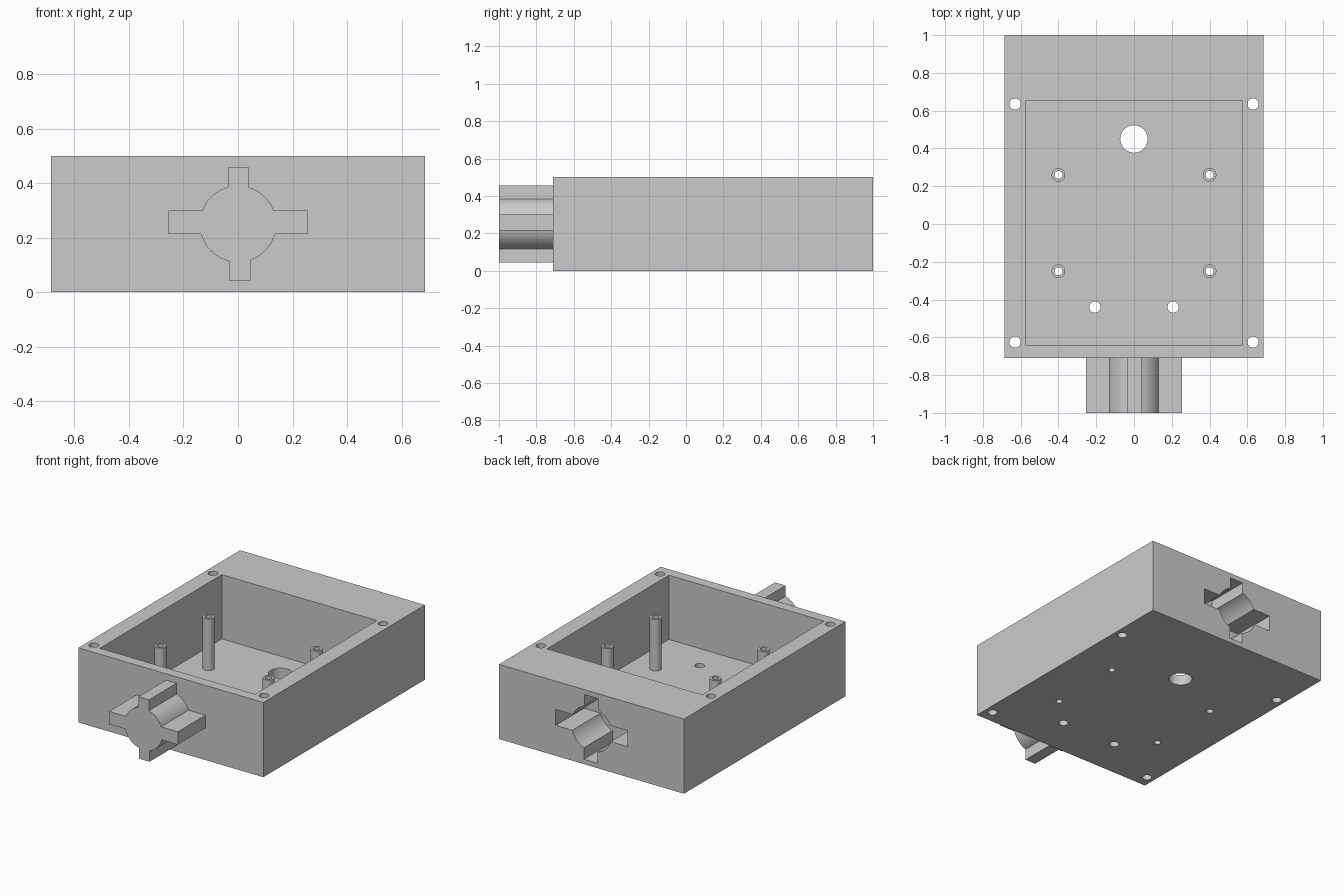
import bpy, bmesh, math
from mathutils import Vector

cube = bpy.data.objects.get("Cube")
if cube:
    bpy.data.objects.remove(cube, do_unlink=True)

grey = bpy.data.materials.new("plain grey")
grey.use_nodes = True
grey.diffuse_color = (0.6, 0.6, 0.6, 1)
grey.node_tree.nodes["Principled BSDF"].inputs["Base Color"].default_value = (0.6, 0.6, 0.6, 1)

WALL_X, FRONT, BACK, TOP = 0.685, -0.71, 1.0, 0.5
FLOOR, POST_TOP, AXIS_Z = 0.07, 0.415, 0.25


def prism(name, outline, offset):
    """Extrude a closed outline of 3D points along an offset."""
    bm = bmesh.new()
    face = bm.faces.new([bm.verts.new(p) for p in outline])
    out = bmesh.ops.extrude_face_region(bm, geom=[face])
    moved = [v for v in out["geom"] if isinstance(v, bmesh.types.BMVert)]
    bmesh.ops.translate(bm, verts=moved, vec=Vector(offset))
    bmesh.ops.recalc_face_normals(bm, faces=bm.faces[:])
    mesh = bpy.data.meshes.new(name)
    bm.to_mesh(mesh)
    bm.free()
    mesh.materials.append(grey)
    obj = bpy.data.objects.new(name, mesh)
    bpy.context.collection.objects.link(obj)
    return obj


def box(name, x, y0, y1, z0, z1):
    return prism(name, [(-x, y0, z0), (x, y0, z0), (x, y1, z0), (-x, y1, z0)], (0, 0, z1 - z0))


def rod(name, x, y, r, z0, z1, sides=32):
    turns = [2 * math.pi * i / sides for i in range(sides)]
    return prism(name, [(x + r * math.cos(a), y + r * math.sin(a), z0) for a in turns], (0, 0, z1 - z0))


def cut(target, cutter):
    """Subtract the cutter from the target, then discard it."""
    cutter.hide_render = True
    mod = target.modifiers.new("cut", "BOOLEAN")
    mod.operation, mod.solver, mod.object = "DIFFERENCE", "EXACT", cutter
    bpy.context.view_layer.objects.active = target
    bpy.ops.object.modifier_apply(modifier=mod.name)
    bpy.data.objects.remove(cutter, do_unlink=True)


def cross_outline(y, grow):
    """Round hub with four square arms, in the xz plane."""
    r = 0.14 + grow
    # reach, half width and sideways shift of each arm, anticlockwise from +x
    arms = [(0.255, 0.043, 0.007), (0.207, 0.039, -0.002),
            (0.255, 0.043, -0.007), (0.207, 0.039, 0.006)]
    points = []
    for i, (reach, half, shift) in enumerate(arms):
        turn = i * math.pi / 2
        lo, hi = shift - half - grow, shift + half + grow
        for u, v in ((math.sqrt(r * r - lo * lo), lo), (reach + grow, lo),
                     (reach + grow, hi), (math.sqrt(r * r - hi * hi), hi)):
            points.append((u * math.cos(turn) - v * math.sin(turn),
                           u * math.sin(turn) + v * math.cos(turn)))
        # hub arc up to the next arm
        _, nhalf, nshift = arms[(i + 1) % 4]
        start = math.asin(hi / r)
        end = math.pi / 2 + math.asin((nshift - nhalf - grow) / r)
        for k in range(1, 12):
            a = turn + start + (end - start) * k / 12
            points.append((r * math.cos(a), r * math.sin(a)))
    return [(x, y, AXIS_Z + z) for x, z in points]


# Housing with open pocket and rear socket
housing = box("housing", WALL_X, FRONT, BACK, 0, TOP)
cut(housing, box("pocket_cutter", 0.575, -0.64, 0.65, FLOOR, TOP + 0.1))
cut(housing, prism("socket_cutter", cross_outline(BACK + 0.05, 0.01), (0, -0.35, 0)))

# Corner screw holes, cable holes and the large floor hole
holes = [(s * 0.63, y, 0.03) for s in (-1, 1) for y in (-0.625, 0.635)]
holes += [(s * 0.207, -0.44, 0.03) for s in (-1, 1)]
holes.append((0, 0.45, 0.073))
posts = [(s * 0.4, y) for s in (-1, 1) for y in (-0.25, 0.26)]
holes += [(x, y, 0.021) for x, y in posts]
for x, y, r in holes:
    cut(housing, rod("hole_cutter", x, y, r, -0.1, TOP + 0.1))

# Hollow mounting posts
parts = [housing]
for x, y in posts:
    side = "left" if x > 0 else "right"
    end = "back" if y > 0 else "front"
    post = rod(f"{end}_{side}_post", x, y, 0.036, FLOOR, POST_TOP)
    cut(post, rod("bore_cutter", x, y, 0.021, -0.1, TOP + 0.1))
    parts.append(post)

# Front coupling peg
parts.append(prism("coupling_peg", cross_outline(-1.0, 0), (0, 1 + FRONT + 0.02, 0)))

# Smooth the round surfaces, keep edges sharp
bpy.ops.object.select_all(action="DESELECT")
for part in parts:
    part.select_set(True)
bpy.context.view_layer.objects.active = housing
bpy.ops.object.shade_smooth_by_angle(angle=math.radians(30))
